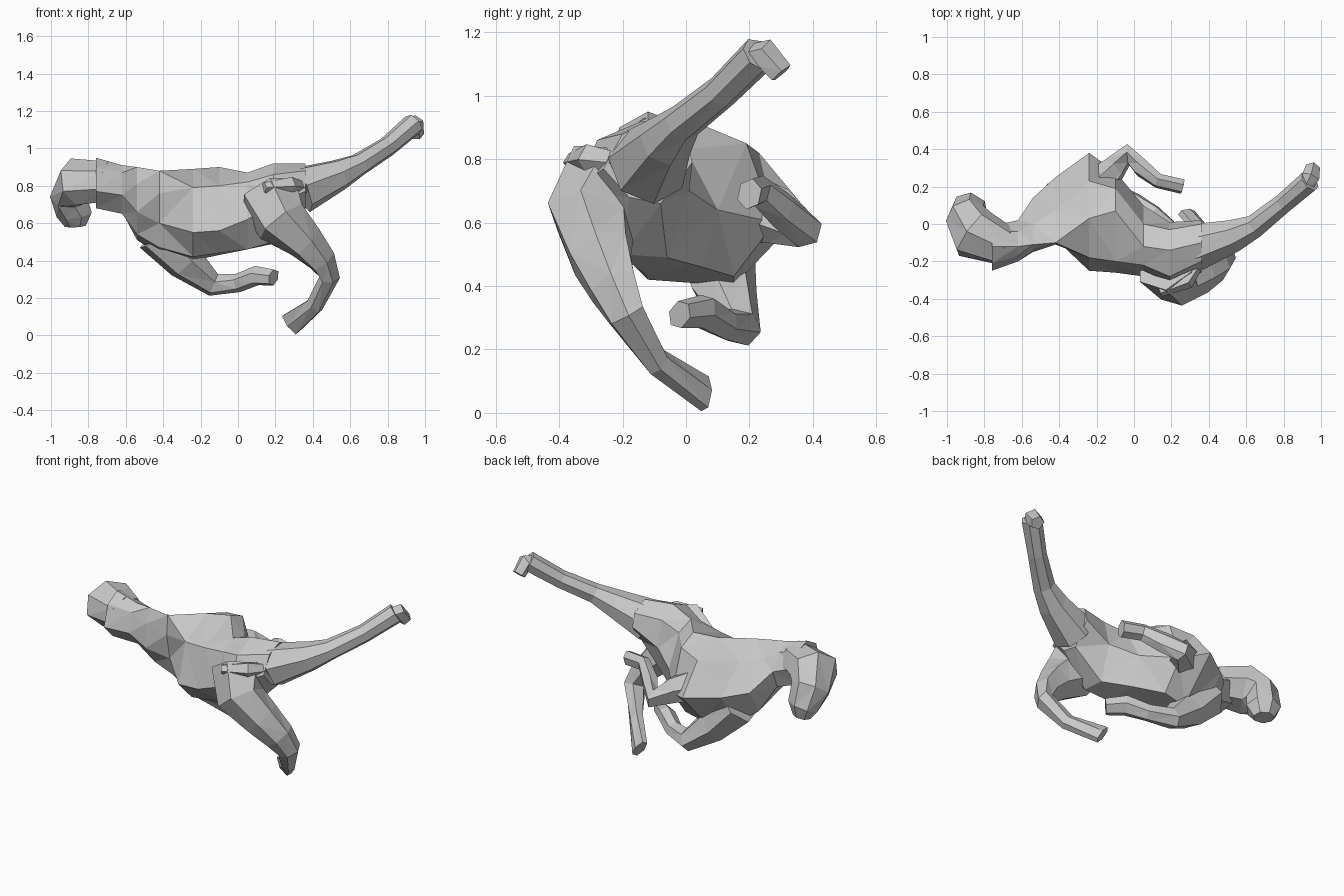
import bpy
import bmesh
import math
from mathutils import Vector

default_cube = bpy.data.objects.get("Cube")
if default_cube:
    bpy.data.objects.remove(default_cube, do_unlink=True)

# Single plain grey for the whole sculpture
stone = bpy.data.materials.new("stone_grey")
stone.use_nodes = True
stone_colour = (0.58, 0.58, 0.58, 1.0)
stone.diffuse_color = stone_colour
stone.node_tree.nodes["Principled BSDF"].inputs["Base Color"].default_value = stone_colour


def skin(name, rings):
    """Join rings of points into a closed, faceted part."""
    builder = bmesh.new()
    loops = [[builder.verts.new(point) for point in ring] for ring in rings]
    for first, second in zip(loops, loops[1:]):
        for corner in range(len(first)):
            following = (corner + 1) % len(first)
            builder.faces.new((first[corner], first[following],
                               second[following], second[corner]))
    builder.faces.new(loops[0])
    builder.faces.new(loops[-1])
    bmesh.ops.recalc_face_normals(builder, faces=builder.faces)
    bmesh.ops.triangulate(builder, faces=builder.faces, quad_method='SHORT_EDGE')

    mesh = bpy.data.meshes.new(name)
    builder.to_mesh(mesh)
    builder.free()
    mesh.materials.append(stone)
    part = bpy.data.objects.new(name, mesh)
    bpy.context.collection.objects.link(part)


def limb(name, stations, sides):
    """Skin a bent tube along stations of (x, y, z, width, depth).

    Width is measured across the plane in which the path bends.
    """
    centres = [Vector(station[:3]) for station in stations]
    last = len(centres) - 1
    middle = centres[len(centres) // 2]
    bend_normal = (middle - centres[0]).cross(centres[-1] - middle).normalized()
    rings = []
    for index, (centre, station) in enumerate(zip(centres, stations)):
        width, depth = station[3:]
        tangent = centres[min(index + 1, last)] - centres[max(index - 1, 0)]
        tangent.normalize()
        across = (bend_normal - tangent * bend_normal.dot(tangent)).normalized()
        along = tangent.cross(across)
        angles = [math.tau * corner / sides for corner in range(sides)]
        rings.append([centre + across * width * math.cos(angle)
                      + along * depth * math.sin(angle) for angle in angles])
    skin(name, rings)


# Neck and trunk: x, then (y, z) corners from the ridge down the left
# flank, past the keel and back up the right flank
sections = [
    (-.76, (-.12, .95), (-.04, .92), (-.01, .82), (-.06, .70), (-.16, .68), (-.25, .77), (-.21, .90)),
    (-.62, (-.12, .91), (-.04, .87), (.02, .77), (-.02, .66), (-.11, .65), (-.20, .75), (-.17, .87)),
    (-.54, (-.11, .90), (.00, .82), (.14, .66), (.05, .51), (-.06, .54), (-.15, .66), (-.14, .81)),
    (-.42, (-.10, .88), (.07, .80), (.25, .64), (.12, .43), (-.03, .47), (-.08, .60), (-.11, .76)),
    (-.24, (.03, .89), (.23, .82), (.38, .64), (.15, .40), (-.12, .42), (-.25, .55), (-.18, .79)),
    (-.10, (.07, .90), (.19, .85), (.28, .60), (.15, .43), (-.13, .44), (-.26, .56), (-.20, .80)),
    (.05, (-.12, .87), (.00, .83), (.10, .64), (.05, .46), (-.16, .46), (-.28, .62), (-.22, .82)),
    (.19, (-.14, .92), (-.03, .86), (.01, .70), (-.06, .49), (-.20, .50), (-.35, .70), (-.28, .86)),
    (.36, (-.10, .92), (.00, .87), (.02, .79), (-.08, .66), (-.18, .68), (-.26, .77), (-.20, .88)),
]
body_rings = [[(x, y, z) for y, z in corners] for x, *corners in sections]
skin("neck", body_rings[:4])
skin("trunk", body_rings[3:])

# Head turned aside with the muzzle lowered
limb("head", [
    (-.69, -.12, .82, .11, .11),
    (-.86, -.05, .82, .15, .13),
    (-.90, .04, .75, .12, .10),
    (-.875, .08, .65, .09, .10),
    (-.87, .09, .585, .05, .06),
], 7)

# Stretched hind leg and its folded hoof
limb("left_hind_leg", [
    (.34, -.12, .78, .13, .13),
    (.54, -.06, .86, .085, .09),
    (.65, -.01, .915, .06, .065),
    (.80, .11, 1.01, .055, .055),
    (.94, .23, 1.13, .06, .06),
], 7)

limb("left_hind_hoof", [
    (.91, .19, 1.11, .04, .05),
    (.945, .25, 1.13, .05, .05),
    (.955, .30, 1.07, .04, .04),
], 5)

# Bent legs
limb("right_hind_leg", [
    (.17, -.21, .75, .17, .17),
    (.23, -.30, .61, .14, .15),
    (.36, -.27, .50, .11, .10),
    (.45, -.23, .40, .09, .07),
    (.49, -.19, .31, .07, .05),
    (.41, -.09, .16, .04, .05),
    (.28, .06, .06, .03, .07),
], 6)

limb("right_front_leg", [
    (-.43, .09, .55, .13, .13),
    (-.28, .12, .39, .10, .11),
    (-.13, .17, .27, .06, .07),
    (0, .12, .28, .05, .05),
    (.10, .05, .32, .06, .05),
    (.19, -.02, .31, .05, .04),
], 6)

limb("left_front_leg", [
    (-.20, .20, .64, .11, .10),
    (-.11, .29, .62, .09, .07),
    (-.03, .37, .58, .06, .06),
    (.04, .30, .64, .06, .05),
    (.13, .23, .70, .05, .04),
    (.26, .20, .69, .05, .04),
], 6)

# Short tail swept across the rump
limb("tail", [
    (.36, -.20, .79, .03, .02),
    (.28, -.30, .80, .05, .05),
    (.14, -.36, .79, .03, .03),
], 5)
